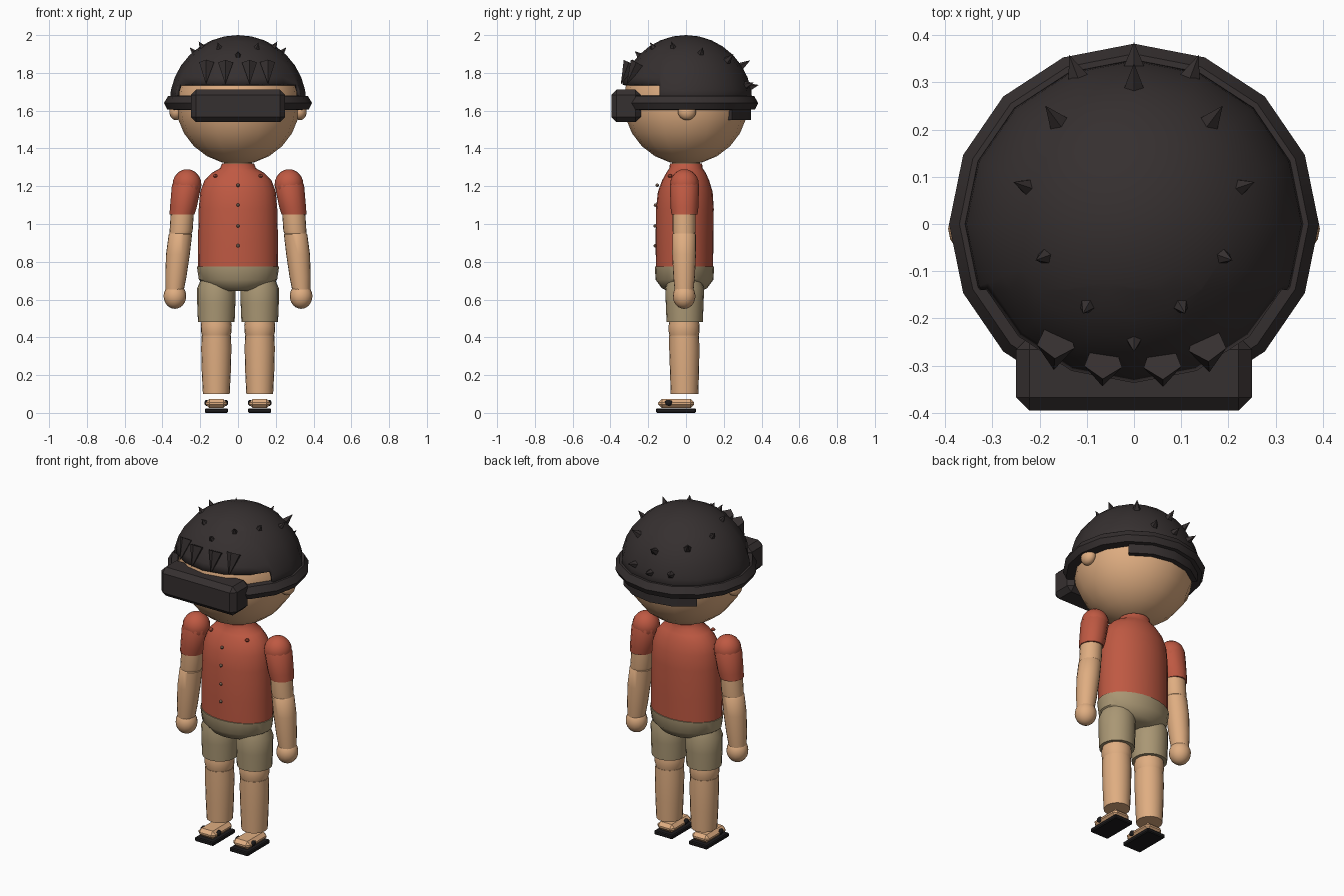
import bpy, bmesh, math
from mathutils import Vector, Matrix

if "Cube" in bpy.data.objects:
    bpy.data.objects.remove(bpy.data.objects["Cube"])


def material(name, rgb):
    m = bpy.data.materials.new(name)
    m.diffuse_color = (*rgb, 1)
    m.use_nodes = True
    m.node_tree.nodes["Principled BSDF"].inputs["Base Color"].default_value = m.diffuse_color
    return m


SKIN = material("skin", (0.74, 0.42, 0.22))
RED = material("red_cloth", (0.52, 0.10, 0.055))
KHAKI = material("khaki_cloth", (0.40, 0.31, 0.175))
DARK = material("dark_shell", (0.036, 0.029, 0.029))
BLACK = material("black_rubber", (0.012, 0.011, 0.012))
BUTTON = material("button_brown", (0.20, 0.13, 0.09))


def finish(name, bm, mat, angle=40):
    bmesh.ops.recalc_face_normals(bm, faces=bm.faces)
    me = bpy.data.meshes.new(name)
    bm.to_mesh(me)
    bm.free()
    me.materials.append(mat)
    ob = bpy.data.objects.new(name, me)
    bpy.context.collection.objects.link(ob)
    if angle:
        bpy.ops.object.select_all(action='DESELECT')
        ob.select_set(True)
        bpy.context.view_layer.objects.active = ob
        bpy.ops.object.shade_smooth_by_angle(angle=math.radians(angle))
    return ob


def loft(name, rings, mat, segs=20):
    """Skin a stack of horizontal ellipses (cx, cy, z, rx, ry) and cap it."""
    bm = bmesh.new()
    rows = []
    for cx, cy, z, rx, ry in rings:
        rows.append([bm.verts.new((cx + rx * math.sin(2 * math.pi * i / segs),
                                   cy + ry * math.cos(2 * math.pi * i / segs), z))
                     for i in range(segs)])
    for a, b in zip(rows, rows[1:]):
        for i in range(segs):
            j = (i + 1) % segs
            bm.faces.new((a[i], a[j], b[j], b[i]))
    bm.faces.new(rows[0])
    bm.faces.new(rows[-1])
    return finish(name, bm, mat)


def sweep(name, profile, mat, a0, a1, steps, sy=1.0):
    """Turn a closed (radius, z) profile about z; angle 0 is the back."""
    full = abs(a1 - a0) >= 360
    bm = bmesh.new()
    rows = []
    for i in range(steps if full else steps + 1):
        a = math.radians(a0 + (a1 - a0) * i / steps)
        rows.append([bm.verts.new((r * math.sin(a), sy * r * math.cos(a), z)) for r, z in profile])
    pairs = list(zip(rows, rows[1:])) + ([(rows[-1], rows[0])] if full else [])
    n = len(profile)
    for a, b in pairs:
        for k in range(n):
            bm.faces.new((a[k], a[(k + 1) % n], b[(k + 1) % n], b[k]))
    if not full:
        bm.faces.new(rows[0])
        bm.faces.new(rows[-1])
    return finish(name, bm, mat, 30)


def ball(name, loc, radii, mat, segs=16, rings=12):
    bm = bmesh.new()
    bmesh.ops.create_uvsphere(bm, u_segments=segs, v_segments=rings, radius=1,
                              matrix=Matrix.Translation(loc) @ Matrix.Diagonal((*radii, 1)))
    return finish(name, bm, mat)


def box(name, loc, size, mat, bevel=0.0):
    bm = bmesh.new()
    bmesh.ops.create_cube(bm, size=1, matrix=Matrix.Translation(loc) @ Matrix.Diagonal((*size, 1)))
    if bevel:
        bmesh.ops.bevel(bm, geom=bm.edges[:], offset=bevel, segments=1, affect='EDGES')
    return finish(name, bm, mat, 0)


def add_cone(bm, base, tip, r, segs):
    base, tip = Vector(base), Vector(tip)
    d = tip - base
    rot = d.to_track_quat('Z', 'Y').to_matrix().to_4x4()
    bmesh.ops.create_cone(bm, cap_ends=True, segments=segs, radius1=r, radius2=0, depth=d.length,
                          matrix=Matrix.Translation((base + tip) / 2) @ rot)


# Head and helmet shell
ball("head", (0, 0, 1.645), (0.33, 0.33, 0.33), SKIN)
C, RX, RY, RZ = 1.64, 0.362, 0.352, 0.36
bm = bmesh.new()
bmesh.ops.create_uvsphere(bm, u_segments=16, v_segments=16, radius=1,
                          matrix=Matrix.Translation((0, 0, C)) @ Matrix.Diagonal((RX, RY, RZ, 1)))
for co, no in (((0, 0, C), (0, 0, 1)), ((0, 0, 1.738), (0, 0, 1)), ((0, -0.14, 0), (0, 1, 0))):
    bmesh.ops.bisect_plane(bm, geom=bm.verts[:] + bm.edges[:] + bm.faces[:],
                           plane_co=co, plane_no=no)
# Remove the lower half and the brow opening
gone = []
for f in bm.faces:
    c = f.calc_center_median()
    if c.z < C or (c.z < 1.738 and c.y < -0.14):
        gone.append(f)
bmesh.ops.delete(bm, geom=gone, context='FACES')
dome = finish("helmet_dome", bm, DARK)
sol = dome.modifiers.new("thickness", 'SOLIDIFY')
sol.thickness = 0.018
sol.offset = -1

sweep("helmet_rim", [(0.335, 1.68), (0.37, 1.678), (0.392, 1.64), (0.375, 1.607), (0.325, 1.603)],
      DARK, 0, 360, 16, 0.975)
sweep("neck_guard", [(0.30, 1.61), (0.345, 1.61), (0.345, 1.55), (0.30, 1.55)], DARK, -45, 45, 4)
box("goggles", (0, -0.317, 1.625), (0.5, 0.157, 0.172), DARK, 0.028)


# Helmet studs, standing along the dome's normal
def on_dome(x, y):
    t = max(0.006, 1 - (x / RX) ** 2 - (y / RY) ** 2)
    return Vector((x, y, C + RZ * math.sqrt(t)))


bm = bmesh.new()
studs = [(0, -0.25, 0.02, 0.04), (0.1, -0.175, 0.02, 0.04), (0.19, -0.07, 0.02, 0.045),
         (0.23, 0.08, 0.02, 0.05), (0.165, 0.22, 0.024, 0.06), (0, 0.295, 0.024, 0.065),
         (0.122, 0.318, 0.024, 0.055), (0, 0.342, 0.024, 0.055)]
for x, y, r, h in studs:
    for s in ((1, -1) if x else (1,)):
        p = on_dome(s * x, y)
        n = (p - Vector((0, 0, C))).normalized()
        add_cone(bm, p - n * 0.01, p + n * (h - 0.01), r, 5)
finish("helmet_studs", bm, DARK, 0)

# Downward spikes over the brow
bm = bmesh.new()
for x in (-0.165, -0.065, 0.06, 0.155):
    y0 = -RY * math.sqrt(1 - (x / RX) ** 2 - (0.21 / RZ) ** 2)
    y1 = -RY * math.sqrt(1 - (x / RX) ** 2 - (0.11 / RZ) ** 2)
    add_cone(bm, (x, y0 - 0.012, 1.85), (x * 1.03, y1 - 0.015, 1.74), 0.042, 5)
finish("brow_spikes", bm, DARK, 0)

# Shirt, neck, collar and buttons
loft("neck", [(0, 0, 1.27, 0.075, 0.075), (0, 0, 1.36, 0.075, 0.075)], SKIN)
loft("shirt", [(0, -0.008, 0.75, 0.213, 0.151), (0, -0.008, 0.90, 0.212, 0.153),
               (0, -0.006, 1.08, 0.208, 0.153), (0, -0.004, 1.17, 0.2, 0.145),
               (0, -0.002, 1.23, 0.178, 0.125), (0, 0, 1.27, 0.14, 0.105),
               (0, 0, 1.295, 0.095, 0.088), (0, 0, 1.32, 0.085, 0.085)], RED, 24)
for z, y in ((0.885, -0.163), (0.99, -0.163), (1.10, -0.162), (1.205, -0.152)):
    ball("button", (0, y, z), (0.009, 0.009, 0.009), BUTTON, 8, 6)

# Hips
loft("shorts_seat", [(0, -0.008, 0.645, 0.10, 0.09), (0, -0.008, 0.66, 0.15, 0.12),
                     (0, -0.008, 0.705, 0.207, 0.153), (0, -0.008, 0.775, 0.218, 0.157)], KHAKI, 24)

for s in (1, -1):
    # Ear and collar tip
    ball("ear", (s * 0.328, 0.005, 1.595), (0.036, 0.048, 0.045), SKIN)
    ball("collar_point", (s * 0.12, -0.085, 1.255), (0.013, 0.013, 0.01), RED, 6, 4)

    # Sleeve with rounded shoulder and scalloped seam
    ball("shoulder", (s * 0.27, -0.008, 1.21), (0.076, 0.076, 0.08), RED)
    loft("sleeve", [(s * 0.297, -0.008, 1.05, 0.066, 0.069), (s * 0.289, -0.008, 1.09, 0.071, 0.074),
                    (s * 0.272, -0.008, 1.205, 0.078, 0.077), (s * 0.27, -0.008, 1.22, 0.07, 0.07)],
         RED, 12)

    # Arm and hand
    loft("upper_arm", [(s * 0.305, -0.01, 0.945, 0.058, 0.058), (s * 0.301, -0.01, 0.965, 0.061, 0.061),
                       (s * 0.295, -0.01, 1.06, 0.061, 0.061)], SKIN)
    loft("forearm", [(s * 0.335, -0.01, 0.65, 0.048, 0.05), (s * 0.329, -0.01, 0.72, 0.056, 0.057),
                     (s * 0.318, -0.01, 0.84, 0.063, 0.063), (s * 0.305, -0.01, 0.945, 0.062, 0.062),
                     (s * 0.304, -0.01, 0.952, 0.056, 0.056)], SKIN)
    ball("hand", (s * 0.334, -0.01, 0.618), (0.06, 0.06, 0.067), SKIN)

    # Shorts leg, knee and shin
    x = s * 0.115
    loft("shorts_leg", [(x, -0.007, 0.48, 0.097, 0.096), (x, -0.007, 0.58, 0.101, 0.1),
                        (x, -0.007, 0.66, 0.101, 0.103), (x, -0.007, 0.71, 0.08, 0.085)], KHAKI)
    loft("knee", [(x, -0.01, 0.405, 0.074, 0.076), (x, -0.01, 0.43, 0.081, 0.082),
                  (x, -0.01, 0.462, 0.082, 0.082), (x, -0.01, 0.50, 0.076, 0.076)], SKIN)
    loft("shin", [(x, -0.008, 0.10, 0.071, 0.073), (x, -0.008, 0.22, 0.077, 0.077),
                  (x, -0.009, 0.34, 0.08, 0.08), (x, -0.01, 0.41, 0.078, 0.079)], SKIN)

    # Foot, sandal sole and strap ends
    box("foot", (x, -0.052, 0.05), (0.112, 0.19, 0.048), SKIN, 0.019)
    box("sandal_sole", (x, -0.053, 0.012), (0.122, 0.212, 0.024), BLACK, 0.005)
    for t in (1, -1):
        ball("strap_end", (x + t * 0.051, -0.092, 0.053), (0.012, 0.022, 0.016), BLACK, 8, 6)
